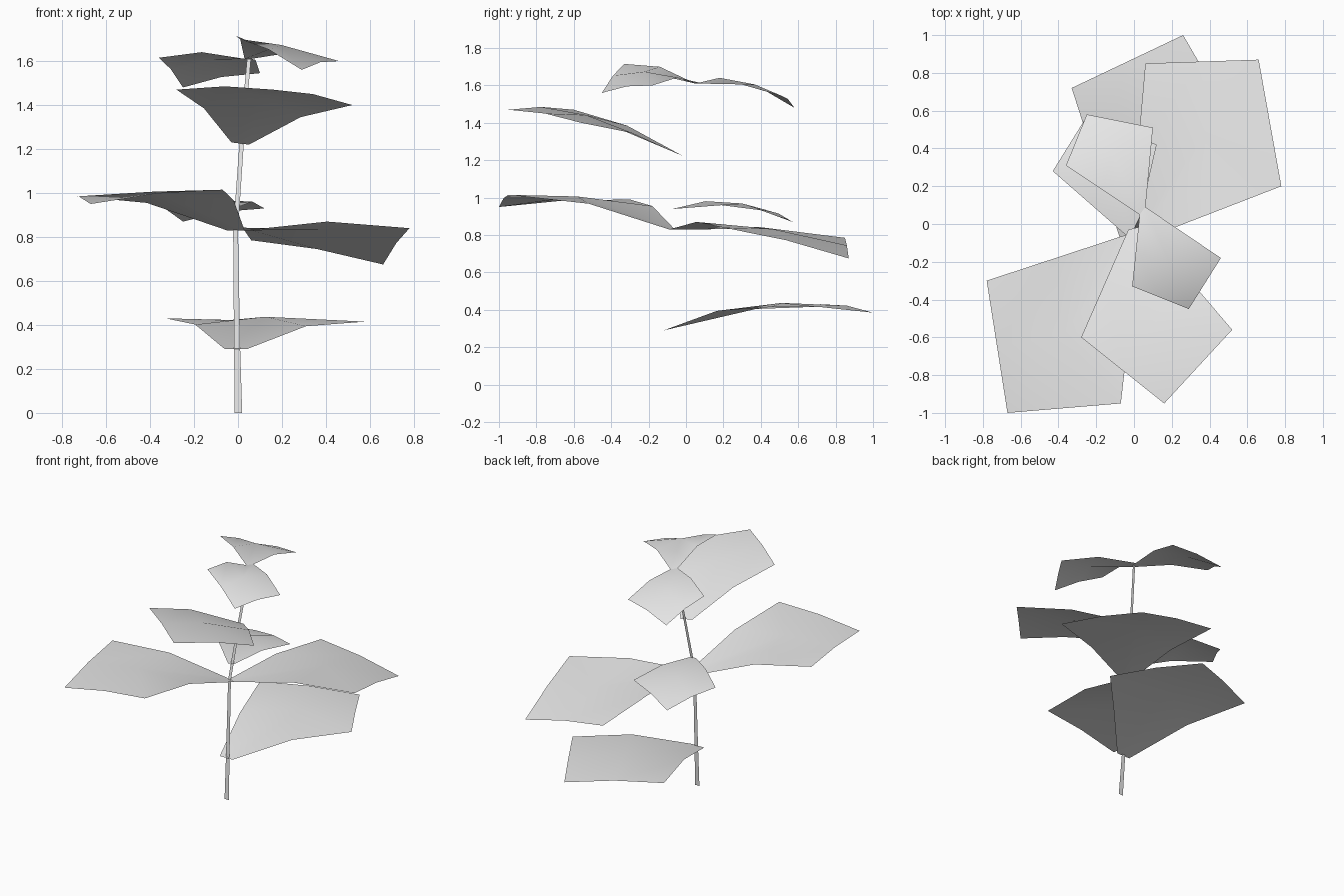
import bpy, bmesh
from mathutils import Vector

cube = bpy.data.objects.get("Cube")
if cube:
    bpy.data.objects.remove(cube, do_unlink=True)

# One plain light grey for the whole plant
grey = bpy.data.materials.new("light grey")
grey.use_nodes = True
grey.diffuse_color = (0.8, 0.8, 0.8, 1)
grey.node_tree.nodes["Principled BSDF"].inputs["Base Color"].default_value = (0.8, 0.8, 0.8, 1)


def sheet(name, points, faces, smooth):
    """Open surface whose faces point upward (or forward when upright)."""
    bm = bmesh.new()
    verts = [bm.verts.new(p) for p in points]
    for f in faces:
        bm.faces.new([verts[i] for i in f])
    bm.normal_update()
    if sum(f.normal.z - 0.1 * f.normal.y for f in bm.faces) < 0:
        bmesh.ops.reverse_faces(bm, faces=bm.faces[:])
    for f in bm.faces:
        f.smooth = smooth
    mesh = bpy.data.meshes.new(name)
    bm.to_mesh(mesh)
    bm.free()
    mesh.materials.append(grey)
    obj = bpy.data.objects.new(name, mesh)
    bpy.context.collection.objects.link(obj)
    return obj


def leaf(name, base_a, base_b, side_a, tip, side_b, lift, tip_lift=0.015):
    """Square leaf with its inner corner cut off, arched upward at its midlines."""
    ba, bb, a, t, b = map(Vector, (base_a, base_b, side_a, tip, side_b))
    up = Vector((0, 0, 1))
    mid_a = (ba + a) / 2 + up * lift
    mid_b = (bb + b) / 2 + up * lift
    tip_a = (a + t) / 2 + up * tip_lift
    tip_b = (b + t) / 2 + up * tip_lift
    centre = (mid_a + mid_b + tip_a + tip_b) / 4 + up * (lift + tip_lift) / 2
    points = [ba, bb, mid_b, b, tip_b, t, tip_a, a, mid_a, centre]
    faces = [(0, 1, 9), (0, 9, 8), (1, 2, 9),
             (8, 9, 6, 7), (9, 2, 3, 4), (9, 4, 5, 6)]
    return sheet(name, points, faces, True)


# Stem: narrow flat ribbon that leans back above the middle
path = [(0.002, -0.13, 0, 0.017), (-0.004, -0.11, 0.29, 0.014),
        (-0.011, -0.08, 0.83, 0.011), (0.016, -0.01, 1.22, 0.010),
        (0.05, 0.06, 1.61, 0.009)]
stem_points = [(x + s * w, y, z) for x, y, z, w in path for s in (-1, 1)]
sheet("stem", stem_points,
      [(2 * i, 2 * i + 1, 2 * i + 3, 2 * i + 2) for i in range(len(path) - 1)], False)

# Leaves, from the ground up
leaf("lowest_back_leaf", (-0.06, -0.12, 0.29), (0.04, -0.12, 0.29),
     (-0.33, 0.72, 0.43), (0.26, 1.0, 0.385), (0.58, 0.45, 0.415), 0.042)
leaf("large_back_left_leaf", (-0.02, -0.06, 0.83), (0.03, -0.09, 0.83),
     (0.06, 0.85, 0.785), (0.66, 0.87, 0.675), (0.78, 0.20, 0.84), 0.035)
leaf("large_front_right_leaf", (-0.05, -0.06, 0.83), (0.03, -0.09, 0.83),
     (-0.78, -0.30, 0.99), (-0.67, -1.0, 0.95), (-0.07, -0.95, 1.015), 0.045)
leaf("small_back_leaf", (-0.03, -0.07, 0.94), (0.01, -0.06, 0.94),
     (-0.43, 0.28, 0.97), (-0.25, 0.57, 0.87), (0.12, 0.42, 0.93), 0.026)
leaf("upper_front_leaf", (-0.03, -0.03, 1.23), (0.05, -0.01, 1.22),
     (-0.28, -0.60, 1.47), (0.16, -0.95, 1.47), (0.52, -0.56, 1.40), 0.035)
leaf("top_back_leaf", (0.03, 0.05, 1.61), (0.06, 0.08, 1.61),
     (-0.36, 0.31, 1.615), (-0.25, 0.58, 1.48), (0.10, 0.51, 1.545), 0.028)
leaf("top_front_leaf", (0.03, 0.05, 1.61), (0.06, 0.09, 1.61),
     (-0.01, -0.33, 1.715), (0.29, -0.45, 1.56), (0.46, -0.18, 1.60), 0.037)
